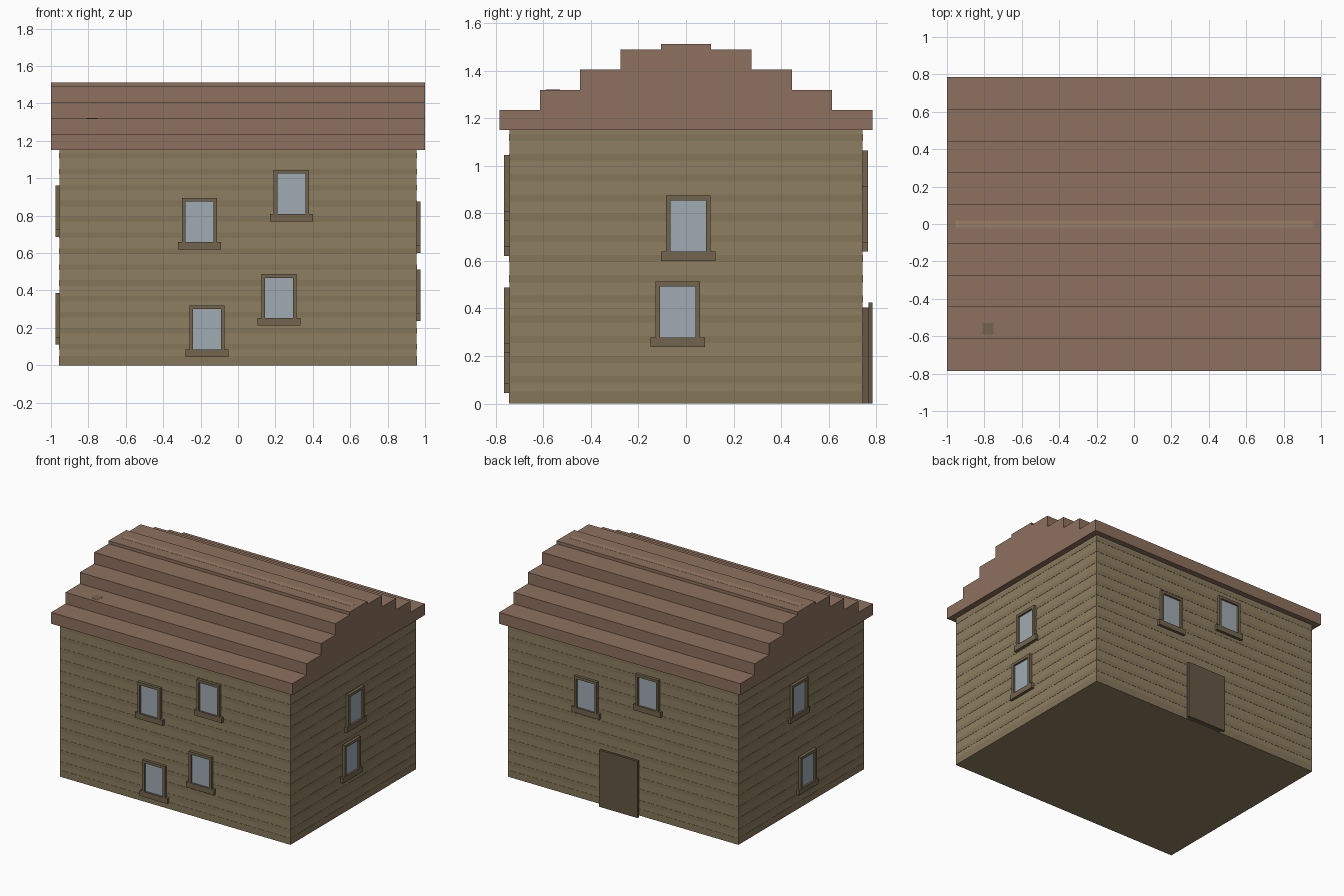
import bpy, bmesh
from mathutils import Matrix, Vector
from math import pi

if "Cube" in bpy.data.objects:
    bpy.data.objects.remove(bpy.data.objects["Cube"])

W, D, H = 0.955, 0.743, 1.15      # half width, half depth, wall height
OUT = 0.022                       # how far the window trim stands out


def material(name, rgb):
    m = bpy.data.materials.new(name)
    m.diffuse_color = (*rgb, 1)
    m.use_nodes = True
    m.node_tree.nodes["Principled BSDF"].inputs["Base Color"].default_value = m.diffuse_color
    return m


WALL = material("wall", (0.27, 0.21, 0.12))
BAND = material("wall_band", (0.235, 0.18, 0.102))
ROOF = material("roof", (0.27, 0.165, 0.112))
RIDGE = material("ridge", (0.33, 0.205, 0.14))
TRIM = material("trim", (0.17, 0.13, 0.075))
GLASS = material("glass", (0.35, 0.41, 0.45))
DOOR = material("door", (0.13, 0.095, 0.058))


def finish(name, bm, mat):
    bmesh.ops.recalc_face_normals(bm, faces=bm.faces)
    mesh = bpy.data.meshes.new(name)
    bm.to_mesh(mesh)
    bm.free()
    mesh.materials.append(mat)
    obj = bpy.data.objects.new(name, mesh)
    bpy.context.collection.objects.link(obj)
    return obj


def boxes(name, mat, extents, matrix=Matrix()):
    """One object from boxes given as (x0, x1, y0, y1, z0, z1)."""
    bm = bmesh.new()
    for x0, x1, y0, y1, z0, z1 in extents:
        centre = Vector((x0 + x1, y0 + y1, z0 + z1)) / 2
        size = Matrix.Diagonal((x1 - x0, y1 - y0, z1 - z0, 1))
        bmesh.ops.create_cube(bm, size=1, matrix=Matrix.Translation(centre) @ size)
    obj = finish(name, bm, mat)
    obj.matrix_world = matrix
    return obj


# Each wall's local frame: x along the wall, -y outward, z up
SIDES = {"front": (0, (0, -D, 0)), "right": (pi / 2, (W, 0, 0)),
         "back": (pi, (0, D, 0)), "left": (-pi / 2, (-W, 0, 0))}


def on_wall(side, along):
    angle, origin = SIDES[side]
    return (Matrix.Translation(origin) @ Matrix.Rotation(angle, 4, 'Z')
            @ Matrix.Translation((along, 0, 0)))


def window(side, number, along, z):
    m = on_wall(side, along)
    top = z + 0.275
    boxes(f"{side}_window_frame_{number}", TRIM, [
        (-0.094, -0.075, -OUT, 0.01, z + 0.04, top),
        (0.075, 0.094, -OUT, 0.01, z + 0.04, top),
        (-0.075, 0.075, -OUT, 0.01, top - 0.02, top)], m)
    boxes(f"{side}_window_sill_{number}", TRIM,
          [(-0.115, 0.115, -OUT, 0.01, z, z + 0.04)], m)
    boxes(f"{side}_window_glass_{number}", GLASS,
          [(-0.075, 0.075, -0.008, 0.01, z + 0.04, top - 0.02)], m)


# Walls with faint horizontal siding bands and a base course
boxes("walls", WALL, [(-W, W, -D, D, 0, H)])
e = 0.0015
boxes("siding_bands", BAND,
      [(-W - e, W + e, -D - e, D + e, 0, 0.05)] +
      [(-W - e, W + e, -D - e, D + e, 0.085 * k, 0.085 * k + 0.03)
       for k in range(1, 14)])

# Stepped roof: one half profile, mirrored and extruded along x
half = []
for y, z0, z1 in [(0.785, H, 1.235), (0.615, 1.235, 1.32), (0.445, 1.32, 1.405),
                  (0.275, 1.405, 1.49), (0.105, 1.49, 1.512)]:
    half += [(y, z0), (y, z1)]
profile = half + [(-y, z) for y, z in reversed(half)]
bm = bmesh.new()
face = bm.faces.new([bm.verts.new((-1, y, z)) for y, z in profile])
ext = bmesh.ops.extrude_face_region(bm, geom=[face], use_keep_orig=True)
bmesh.ops.translate(bm, vec=(2, 0, 0),
                    verts=[v for v in ext["geom"] if isinstance(v, bmesh.types.BMVert)])
finish("stepped_roof", bm, ROOF)

# Ridge strip and chimney top, both flush with the roof
boxes("ridge_strip", RIDGE, [(-W, W, -0.02, 0.02, 1.49, 1.513)])
boxes("chimney", TRIM, [(-0.81, -0.75, -0.59, -0.53, 1.2, 1.321)])

# Windows: position along the wall (seen from outside) and sill height
WINDOWS = {
    "front": [(-0.205, 0.62), (0.285, 0.77), (0.22, 0.213), (-0.165, 0.045)],
    "right": [(0.01, 0.60), (-0.035, 0.238)],
    "back": [(-0.30, 0.64), (0.21, 0.79)],
    "left": [(-0.04, 0.687), (0.06, 0.112)]}
for side, places in WINDOWS.items():
    for i, (along, z) in enumerate(places, 1):
        window(side, i, along, z)

# Back door: a leaf behind a larger outer panel
door = on_wall("back", -0.012)
boxes("door_leaf", DOOR, [(-0.14, 0.14, -0.024, 0.01, 0, 0.405)], door)
boxes("door_panel", DOOR, [(-0.16, 0.16, -0.042, -0.024, 0, 0.425)], door)
